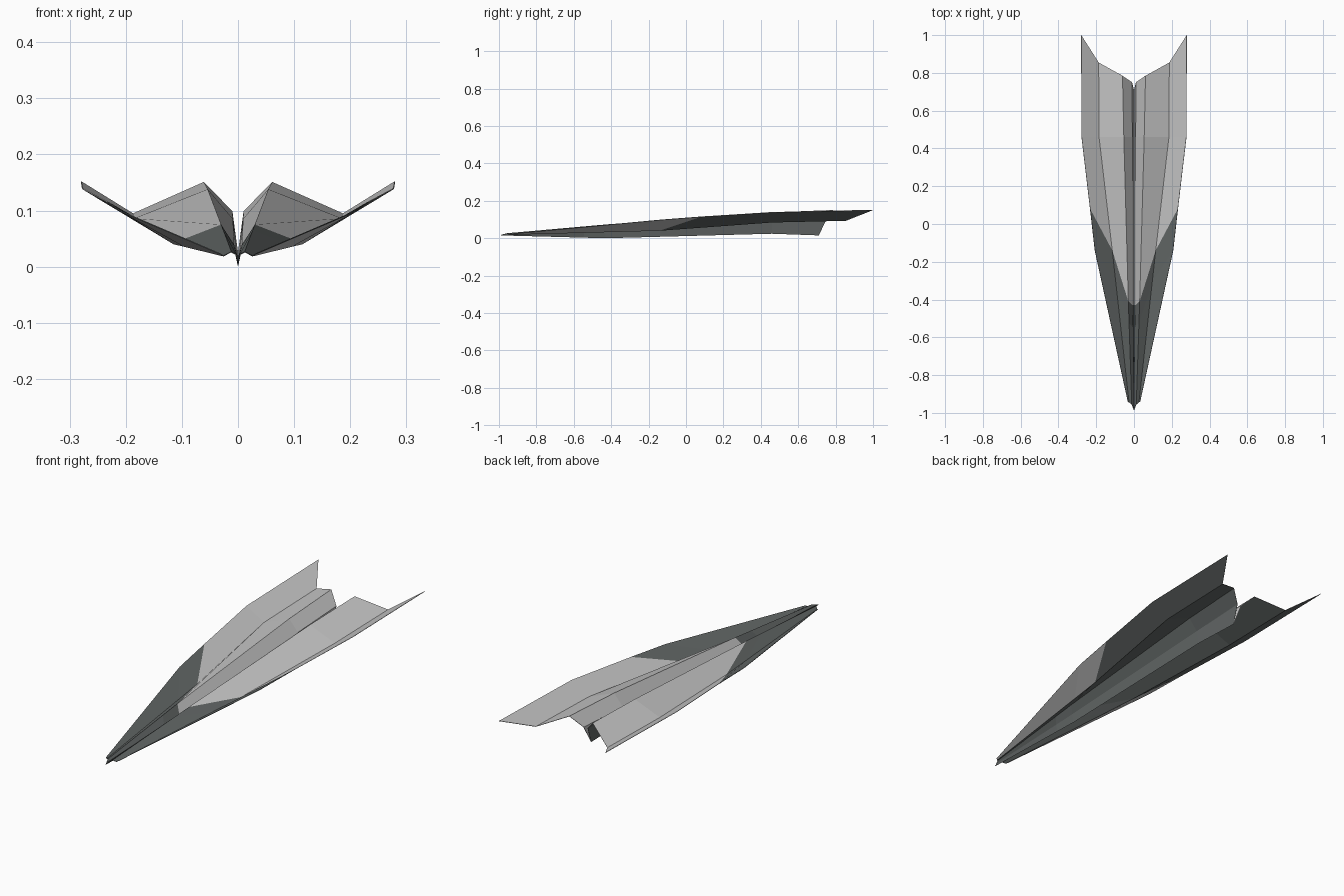
import bpy
import bmesh
from mathutils import Vector

if "Cube" in bpy.data.objects:
    bpy.data.objects.remove(bpy.data.objects["Cube"], do_unlink=True)


def make_material(name, rgb):
    mat = bpy.data.materials.new(name)
    mat.use_nodes = True
    mat.diffuse_color = (*rgb, 1)
    bsdf = mat.node_tree.nodes["Principled BSDF"]
    bsdf.inputs["Base Color"].default_value = (*rgb, 1)
    bsdf.inputs["Roughness"].default_value = 0.8
    return mat


light = make_material("light grey paper", (0.58, 0.58, 0.58))
dark = make_material("dark grey paper", (0.125, 0.138, 0.136))

# Fold lines of the left half, from the keel out to the wing edge
nose = [(0, -0.99, 0.017), (0.003, -0.975, 0.022), (0.012, -0.955, 0.027),
        (0.026, -0.945, 0.020), (0.032, -0.94, 0.024)]
flap = [(0, -0.43, 0.002), (0.007, -0.43, 0.040), (0.030, -0.41, 0.075),
        (0.115, -0.14, 0.042), (0.232, 0.08, 0.116)]
middle = [(0, 0.46, 0.026), (0.009, 0.46, 0.085), (0.054, 0.46, 0.138),
          (0.185, 0.46, 0.086), (0.277, 0.46, 0.140)]
tail = [(0, 0.71, 0.017), (0.010, 0.75, 0.099), (0.061, 0.785, 0.151),
        (0.187, 0.855, 0.095), (0.279, 1.0, 0.152)]

# Extra row where the outer edge of the nose bends
shoulder = [Vector(a).lerp(Vector(b), 0.79) for a, b in zip(nose, flap)]
shoulder[-1] = Vector((0.207, -0.14, 0.099))
rows = [nose, shoulder, flap, middle, tail]

# Folded sheet: slot 0 nose inside, slot 1 nose outer flap, slot 2 main wing
bm = bmesh.new()
grid = [[bm.verts.new(p) for p in row] for row in rows]
for r in range(len(rows) - 1):
    for c in range(4):
        face = bm.faces.new((grid[r][c], grid[r][c + 1],
                             grid[r + 1][c + 1], grid[r + 1][c]))
        face.material_index = 2 if r >= 2 else (1 if c == 3 else 0)
mesh = bpy.data.meshes.new("folded_paper_sheet")
bm.to_mesh(mesh)
bm.free()
plane = bpy.data.objects.new("folded_paper_sheet", mesh)
bpy.context.collection.objects.link(plane)

# Upper colours first, then the matching underside colours
for mat in (dark, dark, light, dark, light, dark):
    mesh.materials.append(mat)

mirror = plane.modifiers.new("right_half", 'MIRROR')
mirror.use_clip = True
mirror.merge_threshold = 0.0005

# Paper thickness, with the underside in its own colours
paper = plane.modifiers.new("paper_thickness", 'SOLIDIFY')
paper.thickness = 0.002
paper.offset = -1
paper.material_offset = 3
paper.material_offset_rim = 0
